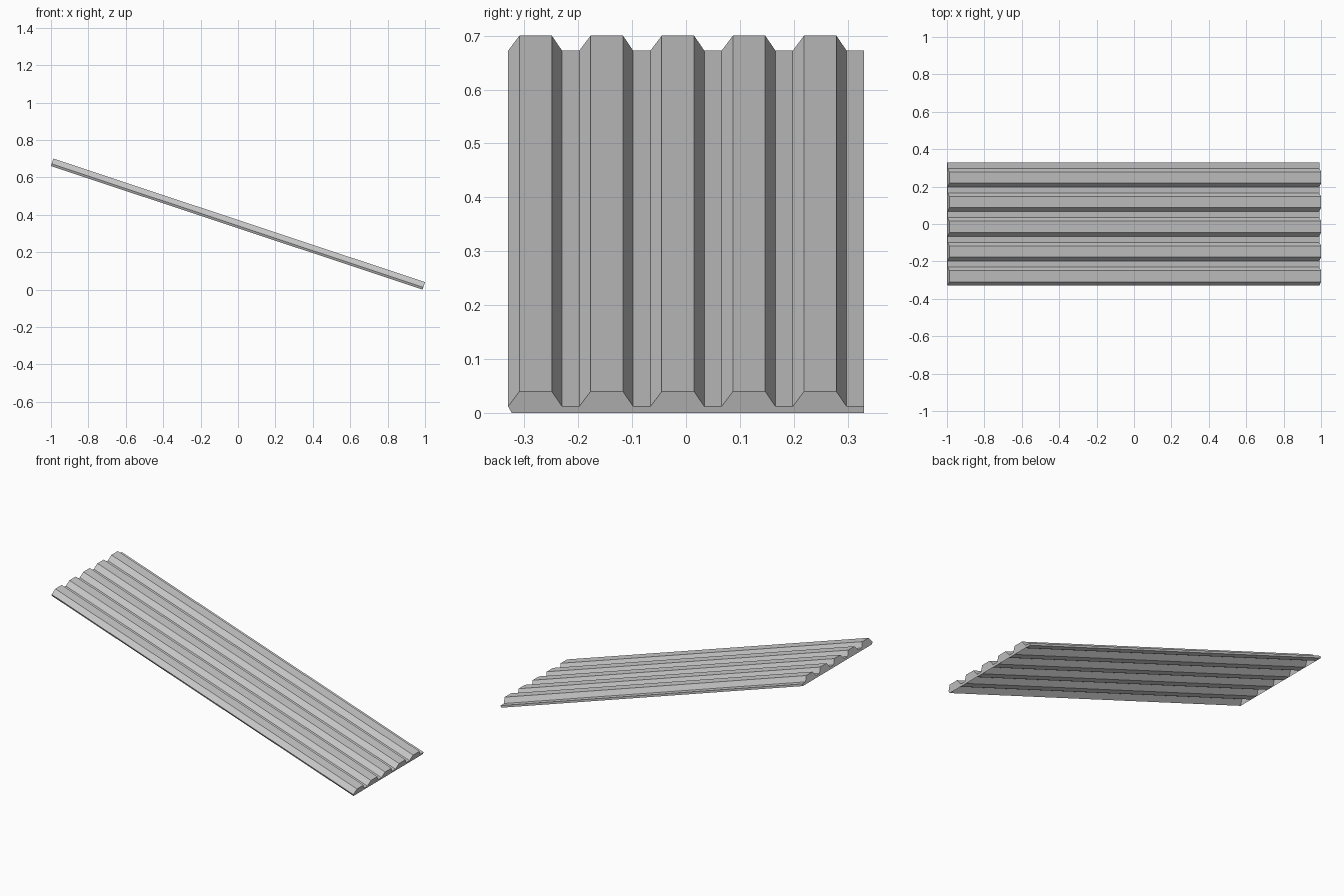
import bpy, bmesh, math
from mathutils import Matrix

cube = bpy.data.objects.get("Cube")
if cube:
    bpy.data.objects.remove(cube, do_unlink=True)

LENGTH, TILT = 2.094, math.radians(18.38)
RIBS, PITCH, HEIGHT, THICK = 5, 0.132, 0.042, 0.0126
WIDTH = RIBS * PITCH
SHIFT = 0.0065          # sideways offset of the inner skin at each bend

# One flat grey for the metal
steel = bpy.data.materials.new("grey_metal")
steel.use_nodes = True
grey = (0.6, 0.6, 0.6, 1)
steel.diffuse_color = grey
steel.node_tree.nodes["Principled BSDF"].inputs["Base Color"].default_value = grey

# Cross-section: outer skin and matching inner skin, rib by rib
outer, inner = [], []
for i in range(RIBS):
    y = -WIDTH / 2 + i * PITCH
    for dy, z, side in ((0, THICK, 1), (0.021, HEIGHT, 1),
                        (0.081, HEIGHT, -1), (0.1, THICK, -1)):
        outer.append((y + dy, z))
        inner.append((y + dy + side * SHIFT, z - THICK))
outer.append((WIDTH / 2, THICK))
inner.append((WIDTH / 2, 0))

bm = bmesh.new()


def row(points, x):
    return [bm.verts.new((x, y, z - HEIGHT / 2)) for y, z in points]


top_a, top_b = row(outer, -LENGTH / 2), row(outer, LENGTH / 2)
low_a, low_b = row(inner, -LENGTH / 2), row(inner, LENGTH / 2)

# Skins and the sheet's end edges
for i in range(len(outer) - 1):
    j = i + 1
    bm.faces.new((top_a[i], top_b[i], top_b[j], top_a[j]))
    bm.faces.new((low_a[j], low_b[j], low_b[i], low_a[i]))
    bm.faces.new((top_a[j], low_a[j], low_a[i], top_a[i]))
    bm.faces.new((top_b[i], low_b[i], low_b[j], top_b[j]))

# Long side edges
bm.faces.new((top_a[0], low_a[0], low_b[0], top_b[0]))
bm.faces.new((top_b[-1], low_b[-1], low_a[-1], top_a[-1]))

# Closed rib ends, open underneath
for k in range(0, RIBS * 4, 4):
    bm.faces.new(low_a[k:k + 4])
    bm.faces.new(low_b[k:k + 4][::-1])

# Lean the sheet down towards +x and stand it on the ground
bm.transform(Matrix.Translation((0, 0, 0.35)) @ Matrix.Rotation(TILT, 4, 'Y'))

mesh = bpy.data.meshes.new("corrugated_sheet")
bm.to_mesh(mesh)
bm.free()
mesh.materials.append(steel)
sheet = bpy.data.objects.new("corrugated_sheet", mesh)
bpy.context.collection.objects.link(sheet)
